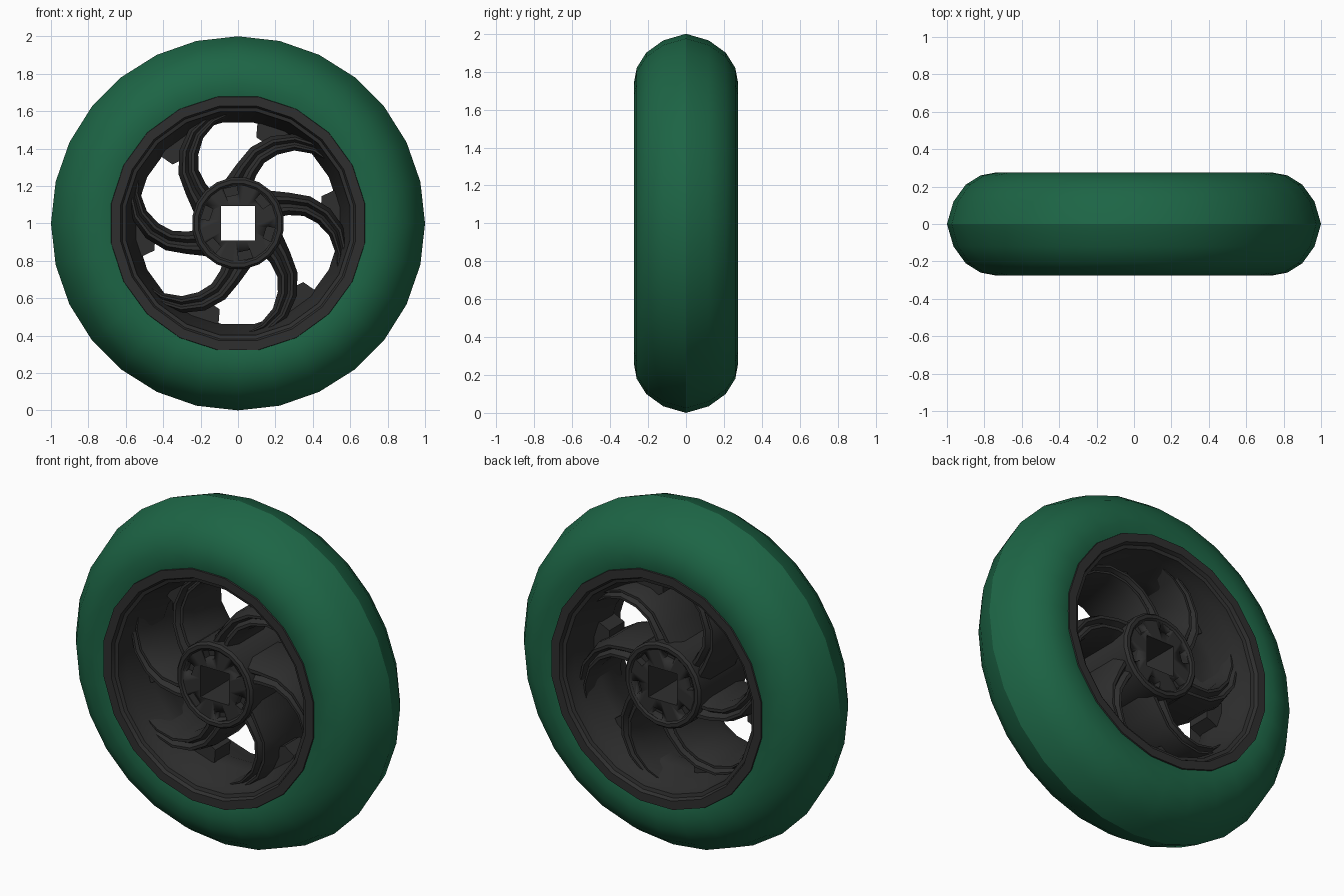
import bpy, bmesh
from math import sin, cos, pi, radians

if "Cube" in bpy.data.objects:
    bpy.data.objects.remove(bpy.data.objects["Cube"])


def material(name, col):
    m = bpy.data.materials.new(name)
    m.diffuse_color = (*col, 1)
    m.use_nodes = True
    m.node_tree.nodes["Principled BSDF"].inputs["Base Color"].default_value = m.diffuse_color
    return m


GREEN = material("tyre_green", (0.012, 0.13, 0.06))
DARK = material("rim_dark", (0.028, 0.028, 0.028))


def polar(r, deg, y):
    a = radians(deg)
    return (r * cos(a), y, 1 + r * sin(a))


def finish(name, bm, mat, angle=32):
    bmesh.ops.recalc_face_normals(bm, faces=bm.faces)
    me = bpy.data.meshes.new(name)
    bm.to_mesh(me)
    bm.free()
    ob = bpy.data.objects.new(name, me)
    bpy.context.collection.objects.link(ob)
    me.materials.append(mat)
    bpy.ops.object.select_all(action='DESELECT')
    ob.select_set(True)
    bpy.context.view_layer.objects.active = ob
    bpy.ops.object.shade_smooth_by_angle(angle=radians(angle))
    return ob


def loft(bm, rings, closed=True):
    """Skin closed cross-sections; either loop round or cap the ends."""
    vs = [[bm.verts.new(p) for p in ring] for ring in rings]
    n, m = len(vs), len(vs[0])
    for i in range(n if closed else n - 1):
        a, b = vs[i], vs[(i + 1) % n]
        for j in range(m):
            k = (j + 1) % m
            bm.faces.new((a[j], a[k], b[k], b[j]))
    if not closed:
        bm.faces.new(vs[0])
        bm.faces.new(vs[-1])


def mirrored(half):
    """Complete an (r, y) half profile on the other side of y = 0."""
    return half + [(r, -y) for r, y in reversed(half) if abs(y) > 1e-6]


def revolve(name, profile, sides, mat, start=0.0):
    bm = bmesh.new()
    loft(bm, [[polar(r, start + 360 * i / sides, y) for r, y in profile]
              for i in range(sides)])
    return finish(name, bm, mat)


# Tyre
revolve("tyre", mirrored([(0.62, -0.25), (0.67, -0.265), (0.74, -0.275), (0.82, -0.26),
                          (0.90, -0.21), (0.965, -0.12), (1.0, 0)]), 28, GREEN)

# Rim barrel with rolled lips
outer = [(0.66, -0.22), (0.69, -0.25), (0.685, -0.275), (0.635, -0.275),
         (0.625, -0.255), (0.605, -0.25), (0.595, -0.19), (0.545, -0.05)]
revolve("rim", mirrored(outer), 20, DARK, 9)

# Curved spokes: a grooved twin-ridge section swept outward
path = [(0.20, 30, 0.075, 0.19), (0.29, 21, 0.06, 0.19), (0.38, 14, 0.055, 0.18),
        (0.46, 5, 0.052, 0.175), (0.53, -5, 0.045, 0.17), (0.58, -16, 0.035, 0.165),
        (0.615, -30, 0.012, 0.16)]
bm = bmesh.new()
for s in range(6):
    pts = [polar(r, d + 60 * s, 0) for r, d, w, h in path]
    rings = []
    for i, (r, d, w, h) in enumerate(path):
        a, b = pts[max(i - 1, 0)], pts[min(i + 1, len(pts) - 1)]
        tx, tz = b[0] - a[0], b[2] - a[2]
        ln = (tx * tx + tz * tz) ** 0.5
        nx, nz = -tz / ln, tx / ln
        sect = [(-w, 0.6 * h), (-0.6 * w, h), (-0.3 * w, h), (0, h - 0.03),
                (0.3 * w, h), (0.6 * w, h), (w, 0.6 * h)]
        sect = [(u, -y) for u, y in sect] + [(u, y) for u, y in reversed(sect)]
        rings.append([(pts[i][0] + nx * u, y, pts[i][2] + nz * u) for u, y in sect])
    loft(bm, rings, closed=False)
finish("spokes", bm, DARK, 25)

# Webs joining each spoke's outer sweep to the barrel
outline = [(0.45, 10), (0.47, 18), (0.545, 19), (0.575, 8), (0.59, -10),
           (0.60, -28), (0.54, -9), (0.48, 0)]
bm = bmesh.new()
for s in range(6):
    loft(bm, [[polar(r, d + 60 * s, y) for r, d in outline] for y in (-0.07, 0.07)],
         closed=False)
finish("spoke_webs", bm, DARK)

# Hub: round outside, square bore (vertices at 45 degrees hit the corners)
bm = bmesh.new()
rings = []
for i in range(20):
    d = 45 + 18 * i
    a = radians(d)
    bore = 0.092 / max(abs(cos(a)), abs(sin(a)))
    rings.append([polar(r, d, y) for r, y in mirrored(
        [(bore, -0.215), (0.205, -0.215), (0.215, -0.225), (0.235, -0.225),
         (0.247, -0.21), (0.247, -0.1)])])
loft(bm, rings)
hub = finish("hub", bm, DARK)

# Six small pockets on each hub face
bm = bmesh.new()
for s in range(6):
    d = 42 + 60 * s
    for y0, y1 in ((-0.3, -0.17), (0.17, 0.3)):
        loft(bm, [[polar(0.155, d - 12, y), polar(0.2, d - 11, y), polar(0.2, d + 11, y),
                   polar(0.155, d + 12, y)] for y in (y0, y1)], closed=False)
cutter = finish("pocket_cutter", bm, DARK)
cutter.hide_render = True
cutter.hide_set(True)
cut = hub.modifiers.new("pockets", 'BOOLEAN')
cut.operation = 'DIFFERENCE'
cut.solver = 'EXACT'
cut.object = cutter
